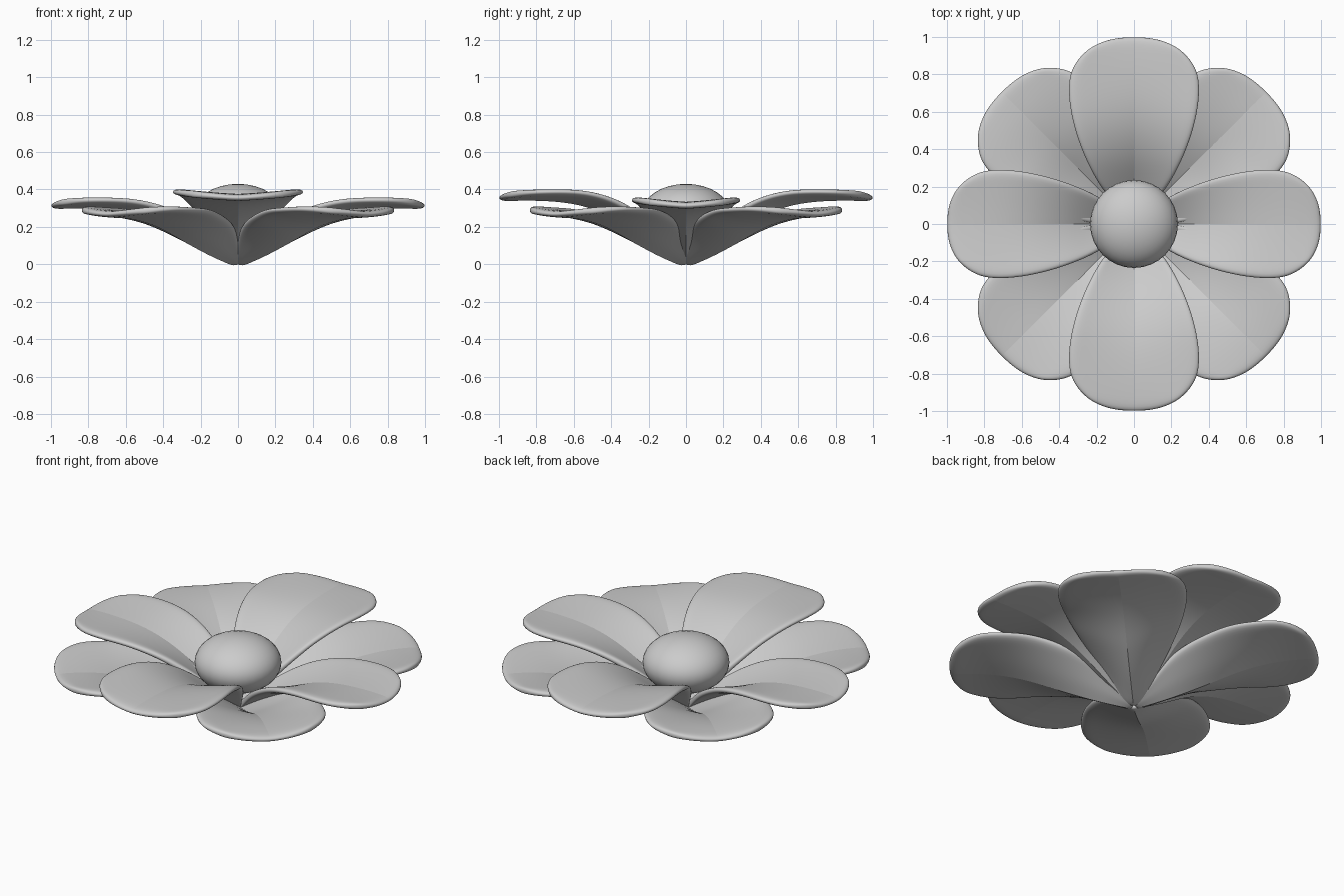
import bpy, bmesh, math

cube = bpy.data.objects.get("Cube")
if cube:
    bpy.data.objects.remove(cube, do_unlink=True)

grey = bpy.data.materials.new("plain_grey")
grey.use_nodes = True
grey.diffuse_color = (0.6, 0.6, 0.6, 1)
grey.node_tree.nodes["Principled BSDF"].inputs["Base Color"].default_value = (0.6, 0.6, 0.6, 1)

# Profiles along a petal, from the base to the tip
HALF_WIDTH = [(0, .015), (.16, .15), (.3, .235), (.5, .314), (.7, .35), (.86, .33), (1, .235)]
HIGH_LIFT = [(0, 0), (.17, .08), (.3, .085), (.5, .06), (.7, .035), (1, .02)]
LOW_LIFT = [(0, 0), (.17, .11), (.3, .13), (.5, .1), (.7, .05), (1, .02)]
HIGH_SPINE = [(0, .03), (.2, .165), (.35, .268), (.5, .335), (.65, .367), (.85, .377), (1, .372)]
MID_SPINE = [(0, .025), (.2, .135), (.35, .225), (.5, .288), (.65, .322), (.85, .335), (1, .33)]
LOW_SPINE = [(0, .018), (.2, .08), (.42, .165), (.55, .22), (.7, .262), (.85, .283), (1, .285)]


def sample(points, u):
    """Smooth interpolation through profile points."""
    n = len(points)

    def slope(k):
        a, b = points[max(k - 1, 0)], points[min(k + 1, n - 1)]
        return (b[1] - a[1]) / (b[0] - a[0])

    i = max(k for k in range(n - 1) if points[k][0] <= u)
    (x0, y0), (x1, y1) = points[i], points[i + 1]
    h = x1 - x0
    s = (u - x0) / h
    return ((2 * s**3 - 3 * s**2 + 1) * y0 + (s**3 - 2 * s**2 + s) * h * slope(i)
            + (3 * s**2 - 2 * s**3) * y1 + (s**3 - s**2) * h * slope(i + 1))


def petal(name, angle, spine, lift, width):
    """Creased, cupped petal that grows out from the centre."""
    rows, half = 12, 4
    bm = bmesh.new()
    crease = bm.edges.layers.float.new("crease_edge")
    grid = []
    for i in range(rows + 1):
        u = i / rows
        row = []
        for j in range(-half, half + 1):
            t = j / half
            r = u * (1.003 - .06 * abs(t)**2.5 * u**6)
            y = t * sample(HALF_WIDTH, u) * width
            z = sample(spine, u) + sample(lift, u) * abs(t)**(1 + .3 * u)
            row.append(bm.verts.new((r, y, z)))
        grid.append(row)
    for a, b in zip(grid, grid[1:]):
        for j in range(2 * half):
            face = bm.faces.new((a[j], b[j], b[j + 1], a[j + 1]))
            face.smooth = True
        fold = bm.edges.get((a[half], b[half]))
        fold[crease] = 1
        fold.smooth = False
    mesh = bpy.data.meshes.new(name)
    bm.to_mesh(mesh)
    bm.free()
    mesh.materials.append(grey)
    obj = bpy.data.objects.new(name, mesh)
    bpy.context.collection.objects.link(obj)
    obj.rotation_euler.z = angle
    solid = obj.modifiers.new("thickness", 'SOLIDIFY')
    solid.thickness = .036
    solid.offset = -1
    rounding = obj.modifiers.new("rounding", 'SUBSURF')
    rounding.levels = rounding.render_levels = 2


# Ring of eight petals: low diagonals, medium sides, high front and back
names = ["left", "back_left", "back", "back_right", "right", "front_right", "front", "front_left"]
for k, side in enumerate(names):
    if k % 2:
        spine, lift, width = LOW_SPINE, LOW_LIFT, 1
    elif k % 4:
        spine, lift, width = HIGH_SPINE, HIGH_LIFT, 1
    else:
        spine, lift, width = MID_SPINE, HIGH_LIFT, .83
    petal(side + "_petal", k * math.pi / 4, spine, lift, width)

# Flattened round centre
bpy.ops.mesh.primitive_uv_sphere_add(segments=32, ring_count=16, radius=.235, location=(0, 0, .275))
centre = bpy.context.object
centre.name = "flower_centre"
centre.scale.z = .66
centre.data.materials.append(grey)
bpy.ops.object.shade_smooth()
